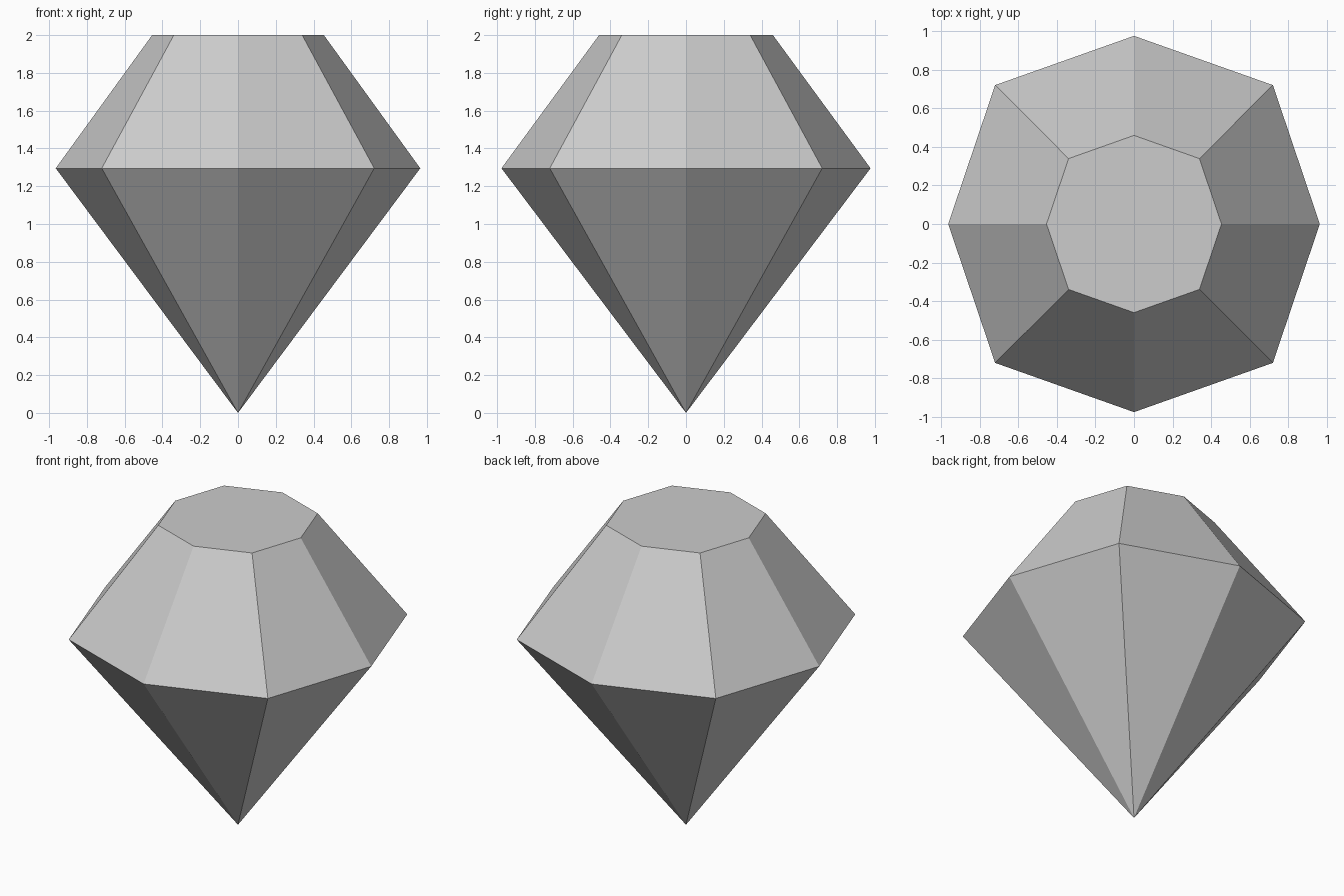
import bpy
import bmesh
from math import pi, cos, sin

cube = bpy.data.objects.get("Cube")
if cube:
    bpy.data.objects.remove(cube, do_unlink=True)

SIDES = 8
GIRDLE_Z, TOP_Z = 1.295, 2.0
TABLE_SCALE = 0.471
RADIUS_X, RADIUS_Y, RADIUS_CORNER = 0.965, 0.977, 1.02

# Single grey for the whole stone
grey = bpy.data.materials.new("stone grey")
grey.use_nodes = True
colour = (0.604, 0.604, 0.604, 1.0)
grey.diffuse_color = colour
grey.node_tree.nodes["Principled BSDF"].inputs["Base Color"].default_value = colour


def ring(bm, scale, z):
    """Eight-sided outline whose diagonal corners reach slightly further out."""
    verts = []
    for i in range(SIDES):
        a = 2 * pi * i / SIDES
        rx, ry = (RADIUS_CORNER, RADIUS_CORNER) if i % 2 else (RADIUS_X, RADIUS_Y)
        verts.append(bm.verts.new((rx * cos(a) * scale, ry * sin(a) * scale, z)))
    return verts


bm = bmesh.new()
tip = bm.verts.new((0, 0, 0))
girdle = ring(bm, 1.0, GIRDLE_Z)
table = ring(bm, TABLE_SCALE, TOP_Z)

# Flat table, sloping crown facets and pointed pavilion facets
bm.faces.new(table)
for i in range(SIDES):
    j = (i + 1) % SIDES
    bm.faces.new((girdle[i], girdle[j], table[j], table[i]))
    bm.faces.new((tip, girdle[j], girdle[i]))
bmesh.ops.recalc_face_normals(bm, faces=bm.faces)

mesh = bpy.data.meshes.new("cut_gem")
bm.to_mesh(mesh)
bm.free()
mesh.materials.append(grey)
gem = bpy.data.objects.new("cut_gem", mesh)
bpy.context.collection.objects.link(gem)
